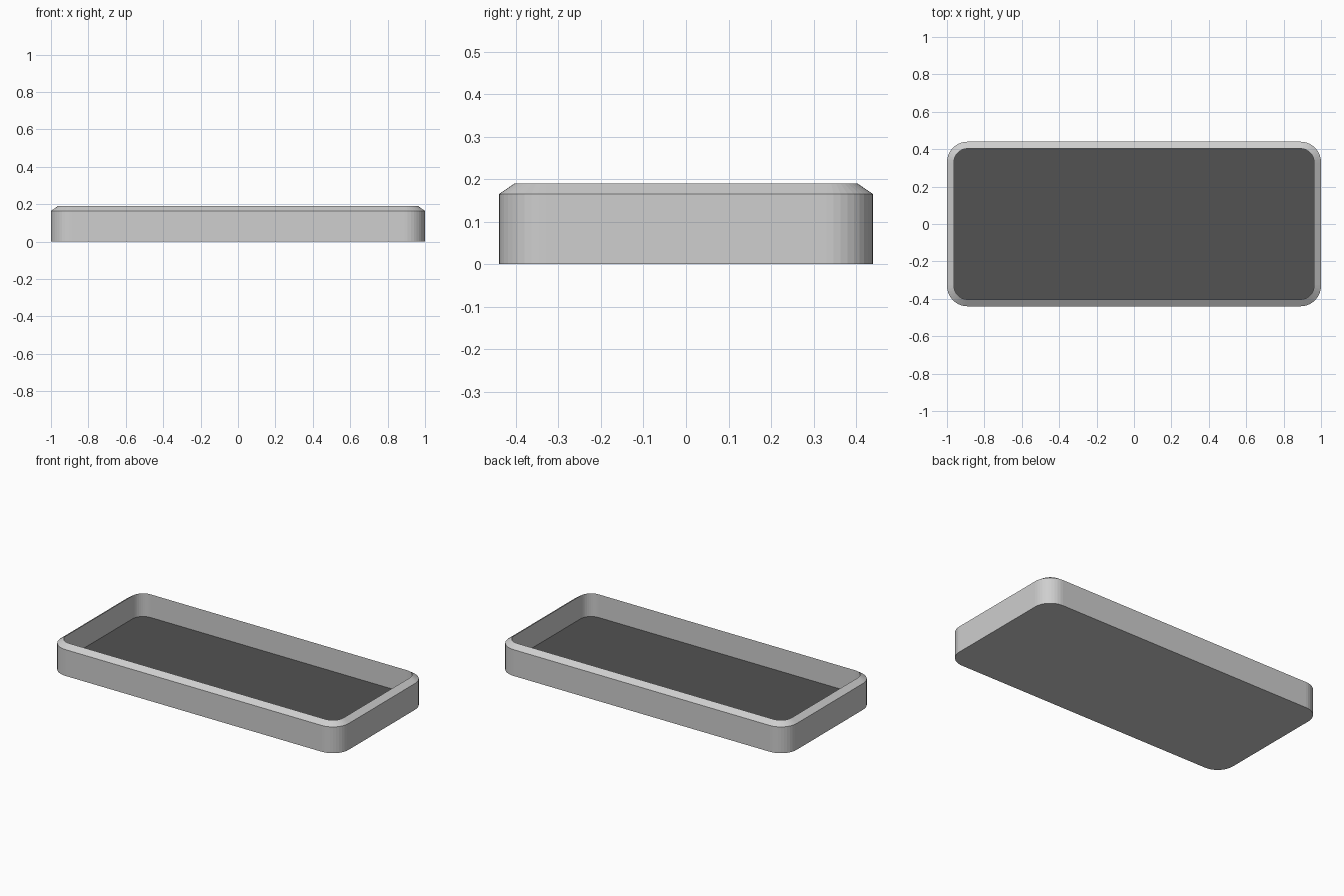
import bpy
import bmesh
from math import sin, cos, pi

HALF_X, HALF_Y, RADIUS = 1.0, 0.44, 0.11
RIM = 0.037          # wall thickness, equal to the width of the sloped rim
EDGE_Z, TOP_Z, FLOOR_Z = 0.165, 0.19, 0.045
STEPS = 10           # segments per rounded corner

cube = bpy.data.objects.get("Cube")
if cube:
    bpy.data.objects.remove(cube, do_unlink=True)


def make_material(name, value):
    mat = bpy.data.materials.new(name)
    mat.use_nodes = True
    colour = (value, value, value, 1)
    mat.diffuse_color = colour
    mat.node_tree.nodes["Principled BSDF"].inputs["Base Color"].default_value = colour
    return mat


def ring(bm, inset, z):
    """Rounded rectangle of vertices, counter-clockwise."""
    r = RADIUS - inset
    verts = []
    for corner, (sx, sy) in enumerate([(1, 1), (-1, 1), (-1, -1), (1, -1)]):
        for i in range(STEPS + 1):
            a = (corner + i / STEPS) * pi / 2
            verts.append(bm.verts.new((sx * (HALF_X - RADIUS) + r * cos(a),
                                       sy * (HALF_Y - RADIUS) + r * sin(a), z)))
    return verts


bm = bmesh.new()
# Outer wall, sloped rim and inner wall as one section
section = [(0, 0), (0, EDGE_Z), (RIM, TOP_Z), (RIM, FLOOR_Z)]
rings = [ring(bm, inset, z) for inset, z in section]
for low, high in zip(rings, rings[1:]):
    for i in range(len(low)):
        j = (i + 1) % len(low)
        bm.faces.new((low[i], low[j], high[j], high[i]))

# Underside and dark inner floor
bm.faces.new(rings[0][::-1])
floor = bm.faces.new(rings[-1])
floor.material_index = 1

mesh = bpy.data.meshes.new("tray")
bm.to_mesh(mesh)
bm.free()
mesh.materials.append(make_material("light grey", 0.62))
mesh.materials.append(make_material("dark grey", 0.084))
tray = bpy.data.objects.new("tray", mesh)
bpy.context.scene.collection.objects.link(tray)
